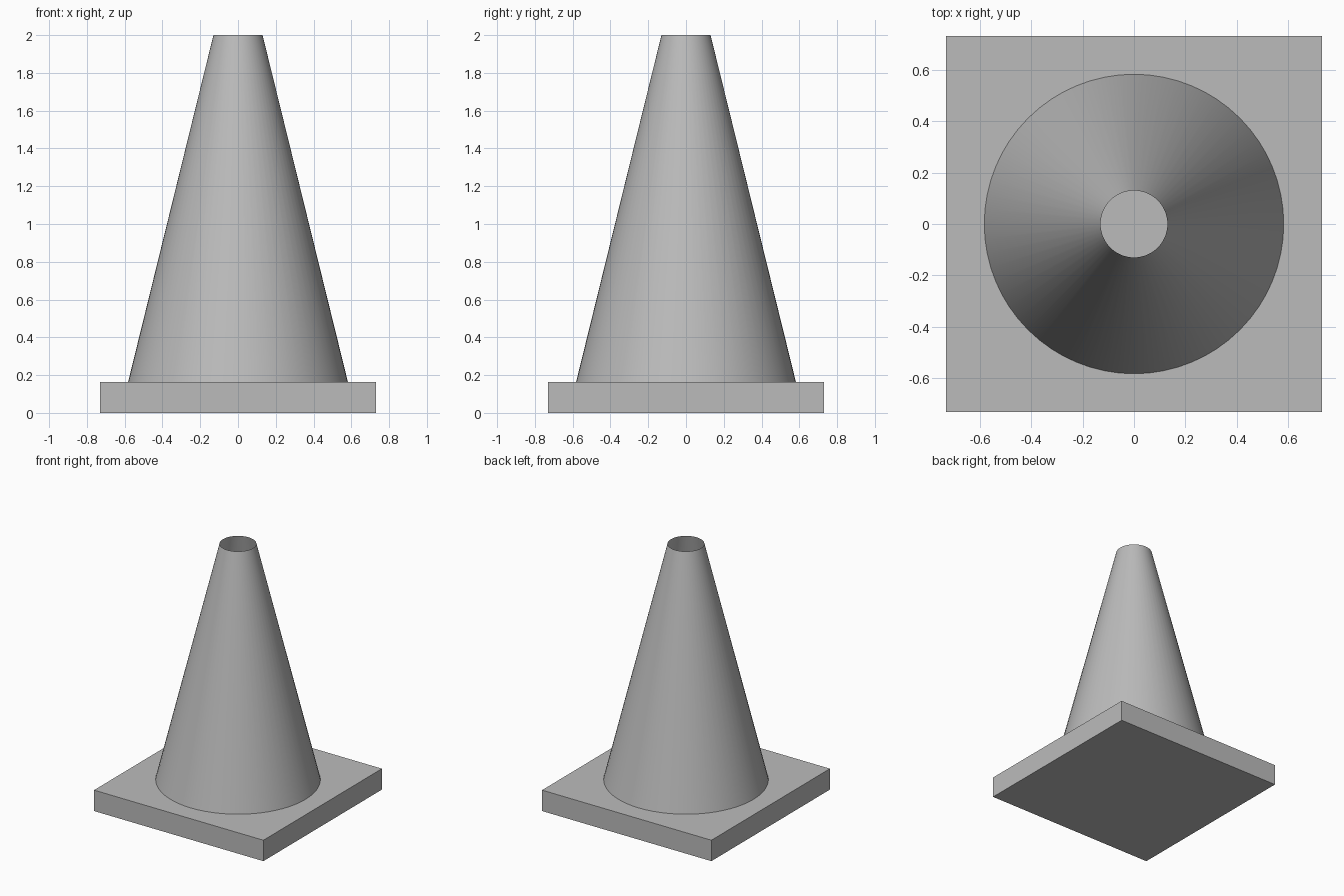
import bpy

if "Cube" in bpy.data.objects:
    bpy.data.objects.remove(bpy.data.objects["Cube"])

grey = bpy.data.materials.new("plain grey")
grey.diffuse_color = (0.5, 0.5, 0.5, 1.0)
grey.use_nodes = True
grey.node_tree.nodes["Principled BSDF"].inputs["Base Color"].default_value = grey.diffuse_color

HALF = 0.73        # half width of the square base
BASE_H = 0.163     # base thickness
TOP = 2.0          # overall height

# Square base slab
bpy.ops.mesh.primitive_cube_add(size=1, location=(0, 0, BASE_H / 2))
base = bpy.context.object
base.name = "base_slab"
base.scale = (2 * HALF, 2 * HALF, BASE_H)
bpy.ops.object.transform_apply(location=False, rotation=False, scale=True)
base.data.materials.append(grey)

# Hollow tapered body, open at the top
bpy.ops.mesh.primitive_cone_add(vertices=64, radius1=0.582, radius2=0.13,
                                depth=TOP - BASE_H, end_fill_type='NOTHING',
                                location=(0, 0, (TOP + BASE_H) / 2))
cone = bpy.context.object
cone.name = "cone_body"
cone.data.materials.append(grey)
bpy.ops.object.shade_smooth_by_angle()
